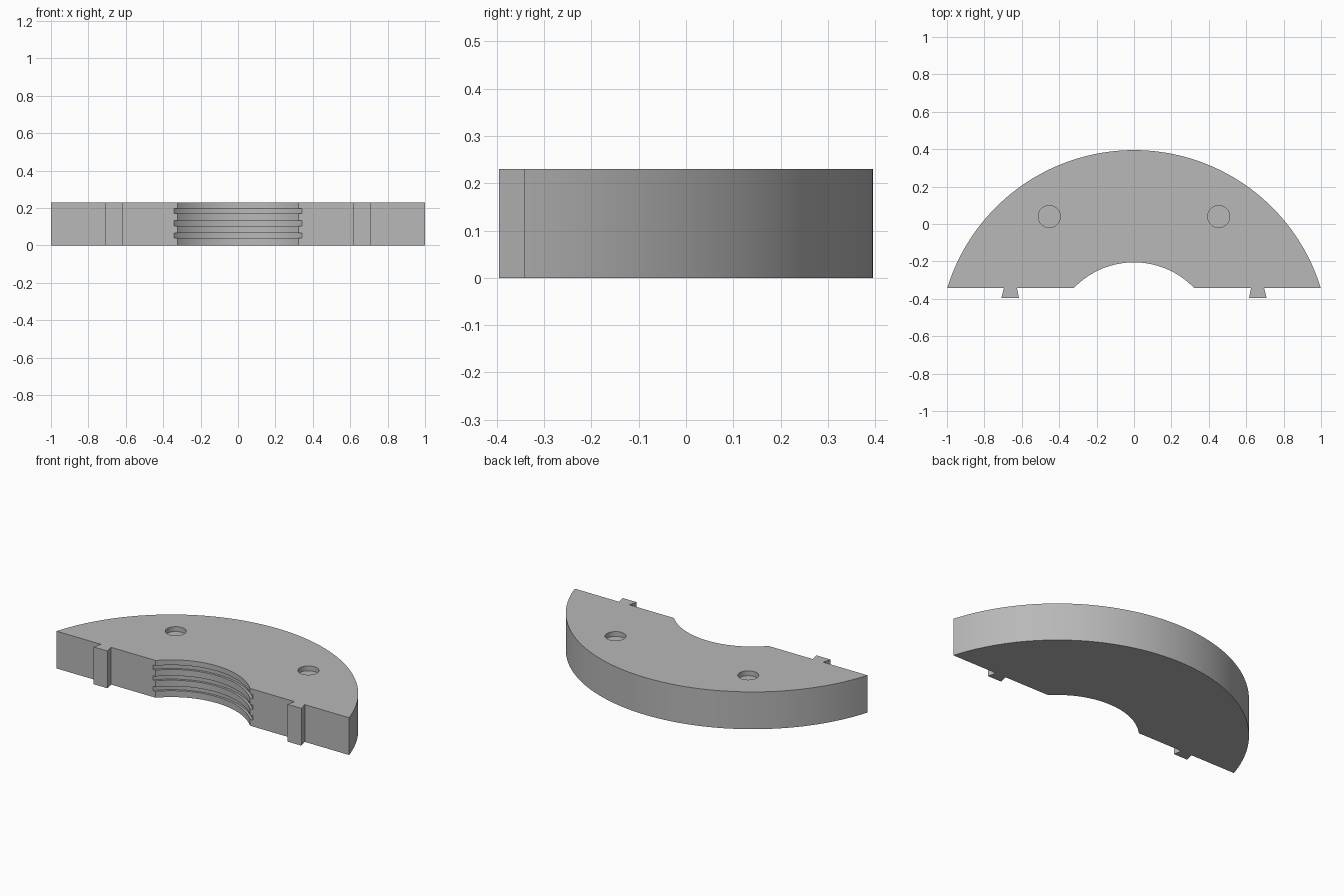
import bpy, bmesh, math

if "Cube" in bpy.data.objects:
    bpy.data.objects.remove(bpy.data.objects["Cube"], do_unlink=True)

HEIGHT = 0.23
CENTRE_Y = -0.65      # shared centre of both arcs
OUTER_R = 1.045
INNER_R = 0.445
FLAT_Y = -0.343       # straight front edge
TAB_Y = -0.395

grey = bpy.data.materials.new("plain grey")
grey.use_nodes = True
colour = (0.48, 0.48, 0.48, 1)
grey.diffuse_color = colour
grey.node_tree.nodes["Principled BSDF"].inputs["Base Color"].default_value = colour


def arc(radius, steps):
    """Arc from the +x end of the flat edge over to the -x end."""
    start = math.asin((FLAT_Y - CENTRE_Y) / radius)
    sweep = math.pi - 2 * start
    return [(radius * math.cos(start + sweep * i / steps),
             CENTRE_Y + radius * math.sin(start + sweep * i / steps))
            for i in range(steps + 1)]


def extrude(name, outline, z0, z1):
    """Solid prism over a closed outline."""
    bm = bmesh.new()
    face = bm.faces.new([bm.verts.new((x, y, z0)) for x, y in outline])
    top = bmesh.ops.extrude_face_region(bm, geom=[face])["geom"]
    bmesh.ops.translate(bm, vec=(0, 0, z1 - z0),
                        verts=[v for v in top if isinstance(v, bmesh.types.BMVert)])
    bmesh.ops.recalc_face_normals(bm, faces=bm.faces)
    mesh = bpy.data.meshes.new(name)
    bm.to_mesh(mesh)
    bm.free()
    mesh.materials.append(grey)
    obj = bpy.data.objects.new(name, mesh)
    bpy.context.collection.objects.link(obj)
    return obj


def disc(x, y, radius, steps):
    return [(x + radius * math.cos(math.tau * i / steps),
             y + radius * math.sin(math.tau * i / steps)) for i in range(steps)]


def cut(body, cutter):
    mod = body.modifiers.new("cut", "BOOLEAN")
    mod.operation = "DIFFERENCE"
    mod.solver = "EXACT"
    mod.object = cutter
    cutter.hide_render = True
    bpy.context.view_layer.objects.active = body
    bpy.ops.object.modifier_apply(modifier=mod.name)
    bpy.data.objects.remove(cutter, do_unlink=True)


# Half-ring plate with two dovetail tabs on its flat edge
tab = [(0.626, FLAT_Y), (0.615, TAB_Y), (0.709, TAB_Y), (0.696, FLAT_Y)]
left_tab = tab
right_tab = [(-x, y) for x, y in reversed(tab)]
outline = arc(OUTER_R, 72) + right_tab + arc(INNER_R, 40)[::-1] + left_tab
plate = extrude("half_ring_plate", outline, 0, HEIGHT)

# Three grooves around the inner arc
for z in (0.053, 0.118, 0.184):
    cut(plate, extrude("groove_cutter", disc(0, CENTRE_Y, 0.459, 144),
                       z - 0.0135, z + 0.0135))

# Two shallow round holes in the top
for side in (-1, 1):
    cut(plate, extrude("hole_cutter", disc(side * 0.453, 0.04, 0.059, 40),
                       HEIGHT - 0.03, HEIGHT + 0.05))

# Smooth arcs, sharp edges
bpy.ops.object.select_all(action="DESELECT")
plate.select_set(True)
bpy.context.view_layer.objects.active = plate
bpy.ops.object.shade_smooth_by_angle(angle=math.radians(30))
